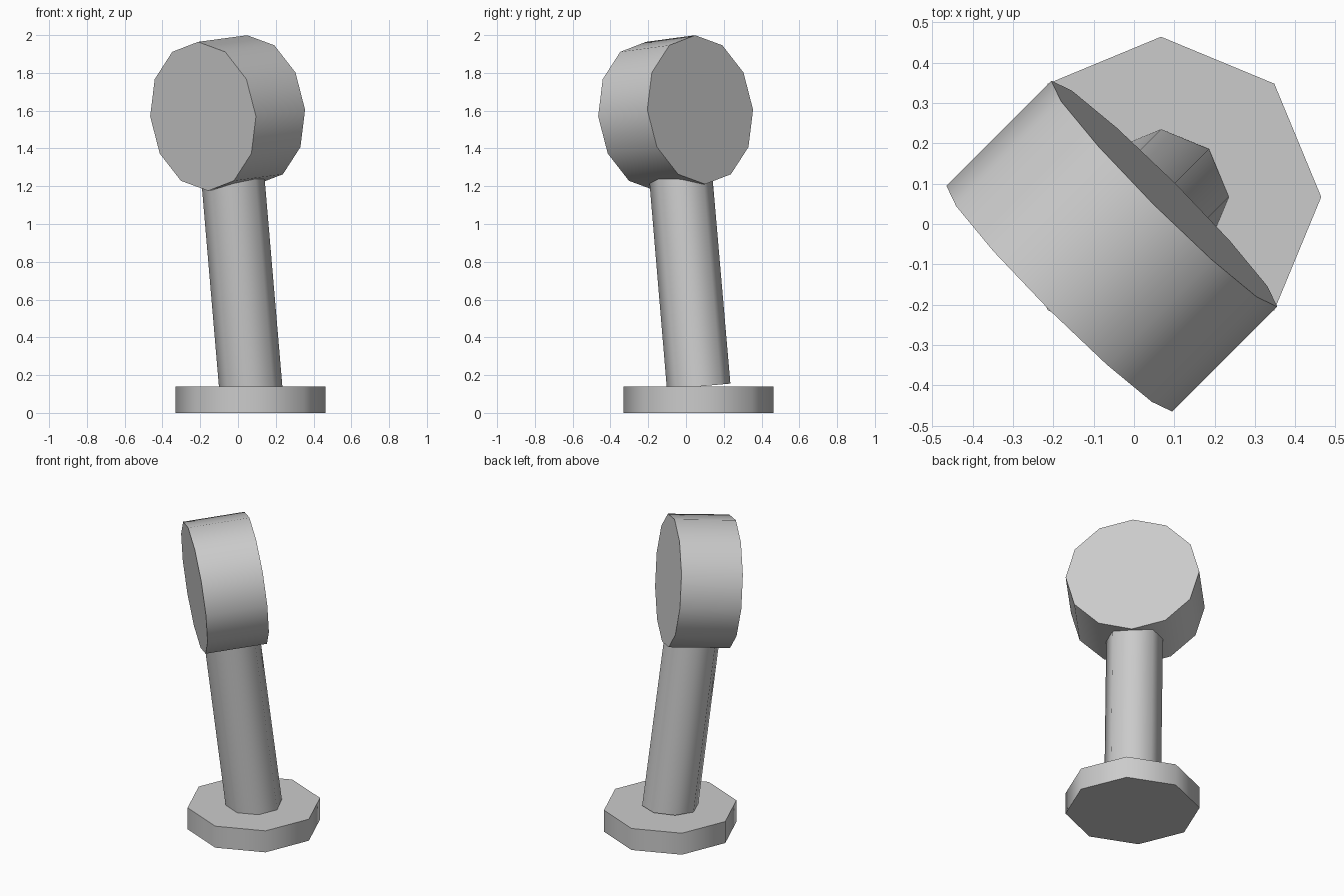
import bpy
import bmesh
from math import radians, sin, cos, pi
from mathutils import Vector

cube = bpy.data.objects.get("Cube")
if cube:
    bpy.data.objects.remove(cube, do_unlink=True)

grey = bpy.data.materials.new("plain_grey")
grey.use_nodes = True
grey.diffuse_color = (0.6, 0.6, 0.6, 1)
grey.node_tree.nodes["Principled BSDF"].inputs["Base Color"].default_value = (0.6, 0.6, 0.6, 1)


def ring(centre, u, v, radius, sides):
    """Points around a centre, starting in the u direction."""
    angles = [2 * pi * i / sides for i in range(sides)]
    return [Vector(centre) + radius * (cos(a) * u + sin(a) * v) for a in angles]


def prism(name, start, end):
    """Closed solid between two rings, smooth around its side."""
    bm = bmesh.new()
    a = [bm.verts.new(p) for p in start]
    b = [bm.verts.new(p) for p in end]
    n = len(a)
    bm.faces.new(a[::-1])
    bm.faces.new(b)
    for i in range(n):
        j = (i + 1) % n
        bm.faces.new((a[i], a[j], b[j], b[i]))
    bmesh.ops.recalc_face_normals(bm, faces=bm.faces)
    mesh = bpy.data.meshes.new(name)
    bm.to_mesh(mesh)
    bm.free()
    mesh.materials.append(grey)
    obj = bpy.data.objects.new(name, mesh)
    bpy.context.collection.objects.link(obj)
    bpy.ops.object.select_all(action='DESELECT')
    obj.select_set(True)
    bpy.context.view_layer.objects.active = obj
    bpy.ops.object.shade_smooth_by_angle(angle=radians(60))
    return obj


X, Y, Z = Vector((1, 0, 0)), Vector((0, 1, 0)), Vector((0, 0, 1))
OFF = 0.067

# Octagonal foot
prism("base", ring((OFF, OFF, 0), X, Y, 0.397, 8),
      ring((OFF, OFF, 0.14), X, Y, 0.397, 8))

# Leaning stem, its lower end slightly lifted at the back
slope_y = Y + 0.09 * Z
prism("stem", ring((OFF, OFF, 0.14), X, slope_y, 0.168, 8),
      ring((-0.027, -0.027, 1.24), X, Y, 0.168, 8))

# Round head, square to the stem and facing the front right corner
back = Vector((0.075, 0.075, 1.605))
front = Vector((-0.185, -0.185, 1.57))
axis = (front - back).normalized()
side = Vector((1, -1, 0)).normalized()
up = side.cross(axis).normalized()
prism("head", ring(back, up, side, 0.396, 12), ring(front, up, side, 0.396, 12))
